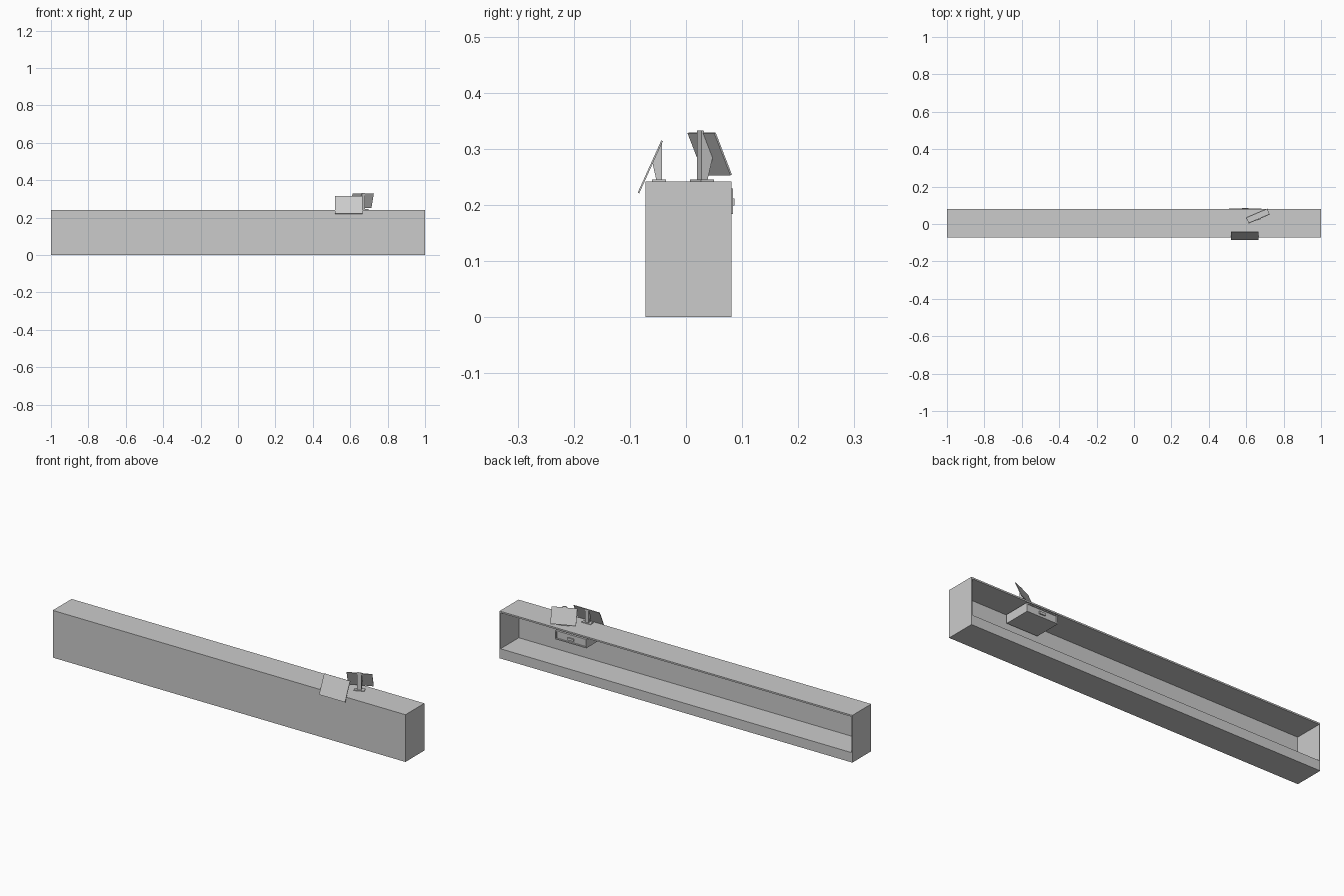
import bpy, bmesh, math
from mathutils import Matrix

if "Cube" in bpy.data.objects:
    bpy.data.objects.remove(bpy.data.objects["Cube"])

grey = bpy.data.materials.new("light grey")
grey.diffuse_color = (0.6, 0.6, 0.6, 1)
grey.use_nodes = True
grey.node_tree.nodes["Principled BSDF"].inputs["Base Color"].default_value = grey.diffuse_color


def finish(name, bm, matrix=None):
    bmesh.ops.recalc_face_normals(bm, faces=bm.faces)
    mesh = bpy.data.meshes.new(name)
    bm.to_mesh(mesh)
    bm.free()
    mesh.materials.append(grey)
    obj = bpy.data.objects.new(name, mesh)
    bpy.context.collection.objects.link(obj)
    if matrix:
        obj.matrix_world = matrix
    return obj


def box(name, x, y, z, matrix=None):
    """Box given by (min, max) on each axis."""
    bm = bmesh.new()
    bmesh.ops.create_cube(bm, size=1)
    for v in bm.verts:
        v.co = [r[0] if c < 0 else r[1] for c, r in zip(v.co, (x, y, z))]
    return finish(name, bm, matrix)


def prism(name, profile, width, matrix=None):
    """Extrude a (y, z) profile symmetrically along x."""
    bm = bmesh.new()
    face = bm.faces.new([bm.verts.new((-width / 2, y, z)) for y, z in profile])
    new = bmesh.ops.extrude_face_region(bm, geom=[face])["geom"]
    bmesh.ops.translate(bm, vec=(width, 0, 0),
                        verts=[g for g in new if isinstance(g, bmesh.types.BMVert)])
    return finish(name, bm, matrix)


# Counter: open-backed shell on a solid plinth
Y0, Y1, H, T = -0.072, 0.081, 0.242, 0.005
PLINTH, TOP = 0.05, 0.234
box("plinth", (-1, 1), (Y0, Y1), (0, PLINTH))
box("counter_top", (-1, 1), (Y0, Y1), (TOP, H))
box("front_panel", (-1, 1), (Y0, Y0 + T), (PLINTH, TOP))
box("left_end_panel", (-1, -1 + T), (Y0 + T, Y1), (PLINTH, TOP))
box("right_end_panel", (1 - T, 1), (Y0 + T, Y1), (PLINTH, TOP))

# Cash drawer hanging under the top, with a recessed front
bm = bmesh.new()
bmesh.ops.create_cube(bm, size=1)
bmesh.ops.scale(bm, vec=(0.176, 0.14, 0.045), verts=bm.verts)
bmesh.ops.translate(bm, vec=(0.595, 0.014, 0.2065), verts=bm.verts)
bm.normal_update()
front = [f for f in bm.faces if f.normal.y > 0.9]
bmesh.ops.inset_region(bm, faces=front, thickness=0.008, depth=0)
bmesh.ops.inset_region(bm, faces=front, thickness=0.001, depth=-0.004)
finish("cash_drawer", bm)
box("drawer_handle", (0.578, 0.612), (0.079, 0.086), (0.199, 0.211))


def monitor(name, place, yaw, width, top, bottom, stand):
    """Tilted thin screen on a wedge stand with a flat foot; faces -y before yaw."""
    m = Matrix.Translation(place) @ Matrix.Rotation(math.radians(yaw), 4, "Z")
    (ty, tz), (by, bz) = top, bottom
    length = math.hypot(ty - by, tz - bz)
    ny, nz = 0.003 * (tz - bz) / length, -0.003 * (ty - by) / length
    prism(name + "_screen", [top, bottom, (by + ny, bz + nz), (ty + ny, tz + nz)], width, m)
    prism(name + "_stand", stand, 0.02, m)
    box(name + "_foot", (-0.025, 0.025), (-0.018, 0.007), (0, 0.003), m)


# Customer-side and staff-side monitors
monitor("customer_monitor", (0.593, -0.043, H), 0, 0.147, (-0.001, 0.073), (-0.043, -0.020),
        [(0, 0.003), (0, 0.071), (-0.002, 0.071), (-0.017, 0.034), (-0.010, 0.003)])
monitor("staff_monitor", (0.671, 0.0235, H), 203, 0.122, (-0.006, 0.087), (-0.0375, 0.012),
        [(0, 0.003), (0, 0.091), (-0.004, 0.091), (-0.022, 0.043), (-0.012, 0.003)])
